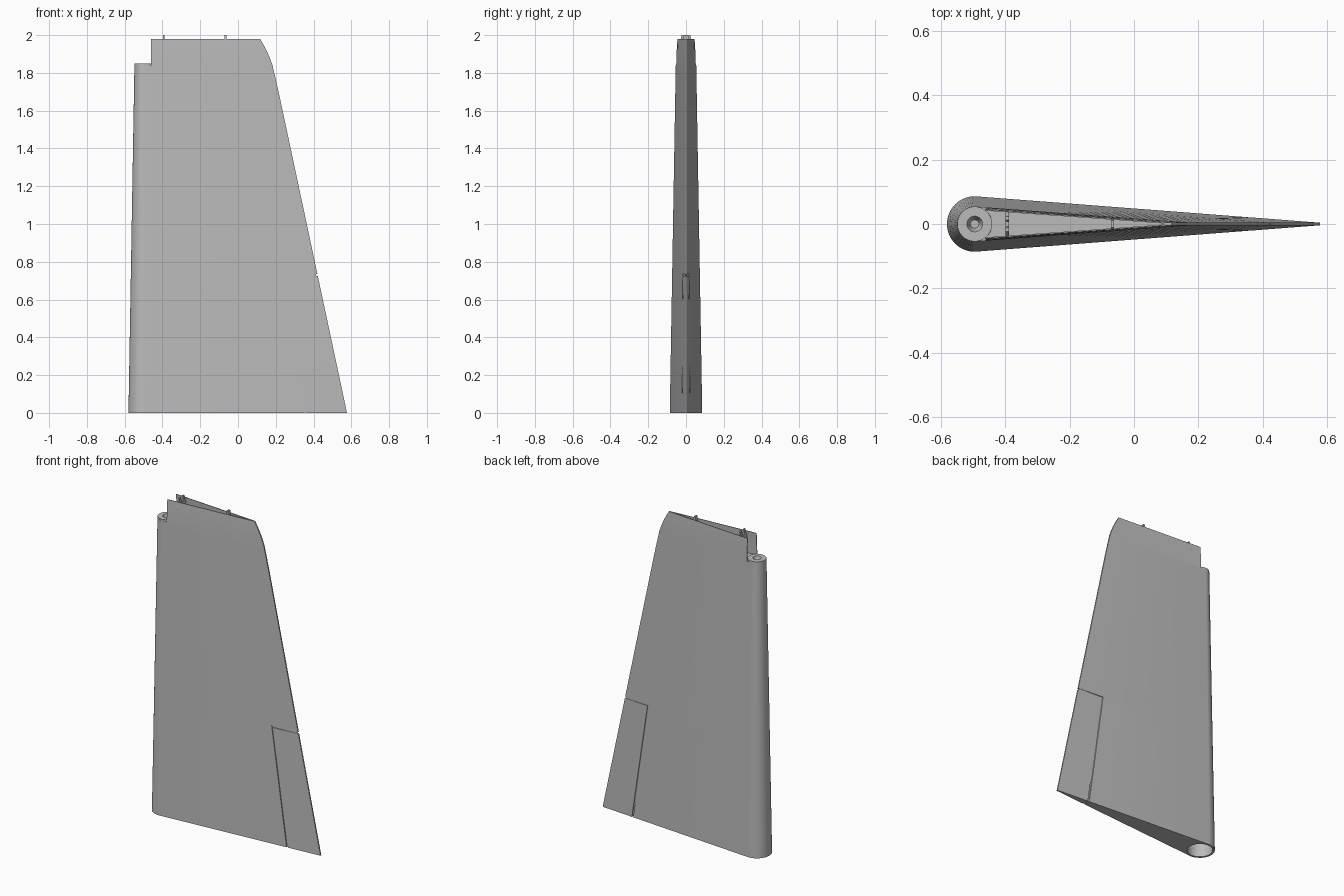
import bpy, bmesh, math

if "Cube" in bpy.data.objects:
    bpy.data.objects.remove(bpy.data.objects["Cube"])

grey = bpy.data.materials.new("plain grey")
grey.use_nodes = True
COLOUR = (0.5, 0.5, 0.5, 1)
grey.diffuse_color = COLOUR
grey.node_tree.nodes["Principled BSDF"].inputs["Base Color"].default_value = COLOUR

AXIS = -0.494      # x of the pivot axis in the leading edge
DECK = 1.84        # top of the closed body
EDGE = 0.004       # half thickness of the trailing edge


def nose_radius(z):
    return 0.086 - 0.0172 * z - 0.25 * max(0, z - 1.85) ** 2


def trailing_x(z):
    return 0.577 - 0.213 * z - 1.0 * max(0, z - 1.8) ** 1.9


def half_thickness(x, z):
    t = (x - AXIS) / (trailing_x(z) - AXIS)
    return nose_radius(z) * (1 - t) + EDGE * t


def finish(name, bm):
    bmesh.ops.recalc_face_normals(bm, faces=bm.faces)
    mesh = bpy.data.meshes.new(name)
    bm.to_mesh(mesh)
    bm.free()
    mesh.materials.append(grey)
    ob = bpy.data.objects.new(name, mesh)
    bpy.context.collection.objects.link(ob)
    return ob


def loft(name, section, heights):
    """Skin a closed section(z) -> [(x, y)] through the given heights."""
    bm = bmesh.new()
    rings = [[bm.verts.new((x, y, z)) for x, y in section(z)] for z in heights]
    n = len(rings[0])
    for a, b in zip(rings, rings[1:]):
        for i in range(n):
            j = (i + 1) % n
            bm.faces.new((a[i], a[j], b[j], b[i]))
    bm.faces.new(rings[0])
    bm.faces.new(rings[-1])
    return finish(name, bm)


def extrude(name, points, vector):
    """Extrude a flat polygon along a vector."""
    bm = bmesh.new()
    face = bm.faces.new([bm.verts.new(p) for p in points])
    new = bmesh.ops.extrude_face_region(bm, geom=[face])["geom"]
    bmesh.ops.translate(bm, vec=vector, verts=[v for v in new if isinstance(v, bmesh.types.BMVert)])
    return finish(name, bm)


def turned(name, r_low, r_high, low, high):
    """Cone or cylinder on the pivot axis."""
    def circle(z):
        r = r_low + (r_high - r_low) * (z - low) / (high - low)
        return [(AXIS + r * math.cos(a), r * math.sin(a))
                for a in (math.tau * i / 48 for i in range(48))]
    return loft(name, circle, [low, high])


def select(ob):
    bpy.ops.object.select_all(action="DESELECT")
    ob.select_set(True)
    bpy.context.view_layer.objects.active = ob


def cut(ob, cutter):
    mod = ob.modifiers.new("cut", "BOOLEAN")
    mod.operation, mod.solver, mod.object = "DIFFERENCE", "EXACT", cutter
    select(ob)
    bpy.ops.object.modifier_apply(modifier=mod.name)
    bpy.data.objects.remove(cutter)


def smooth(ob):
    select(ob)
    bpy.ops.object.shade_smooth_by_angle(angle=math.radians(30))


# Main fin: round nose, straight sides, thin trailing edge
def fin_section(z):
    r, tx = nose_radius(z), trailing_x(z)
    nose = [(AXIS + r * math.cos(a), r * math.sin(a))
            for a in (math.pi * (0.5 + i / 32) for i in range(33))]
    return nose + [(tx, -EDGE), (tx, EDGE)]


fin = loft("fin_body", fin_section, [DECK * i / 12 for i in range(13)])

# Pivot socket in the underside
cut(fin, turned("socket_cutter", 0.074, 0.068, -0.05, 0.4))

# Gap around the trim tab
gap = [(0.246, 0.735), (0.6, 0.735), (0.6, 0.725), (0.257, 0.725), (0.37, -0.05), (0.36, -0.05)]
cut(fin, extrude("gap_cutter", [(x, -0.2, z) for x, z in gap], (0, 0.4, 0)))
smooth(fin)


# Core that closes the gap below the skin
def core_section(z):
    xs = (0.2, trailing_x(z) - 0.008)
    side = [(x, 0.7 * half_thickness(x, z)) for x in xs]
    return side + [(x, -y) for x, y in reversed(side)]


loft("tab_core", core_section, [0.003, 0.78])


# Thin upper walls, open at the front and top
def wall_section(z):
    front, tx, wall = -0.46, trailing_x(z), 0.004
    h = half_thickness(front, z)
    run = (tx - front) * 0.96
    inner = max(0.0006, half_thickness(front + run, z) - wall)
    side = [(front + run, inner), (front, h - wall), (front, h), (tx, EDGE)]
    return side + [(x, -y) for x, y in reversed(side)]


smooth(loft("upper_walls", wall_section, [DECK, 1.88, 1.91, 1.94, 1.96, 1.98]))

# Pivot cap with a countersunk hole
cap = turned("pivot_cap", 0.0545, 0.054, 1.78, 1.85)
cut(fin, turned("bore_cutter", 0.024, 0.024, 1.8, 1.9))
cut(cap, turned("hole_cutter", 0.013, 0.025, 1.815, 1.852))
smooth(cap)

# Front rib with two prongs
half = [(0.044, DECK), (0.044, 1.95), (0.027, 1.975), (0.024, 2.0), (0.012, 2.0), (0.008, 1.965)]
rib = half + [(-y, z) for y, z in reversed(half)]
extrude("front_rib", [(-0.398, y, z) for y, z in rib], (0.01, 0, 0))

# Rear rib
half = [(0.018, DECK), (0.018, 1.96), (0.011, 2.0)]
rib = half + [(-y, z) for y, z in reversed(half)]
extrude("rear_rib", [(-0.072, y, z) for y, z in rib], (0.01, 0, 0))
